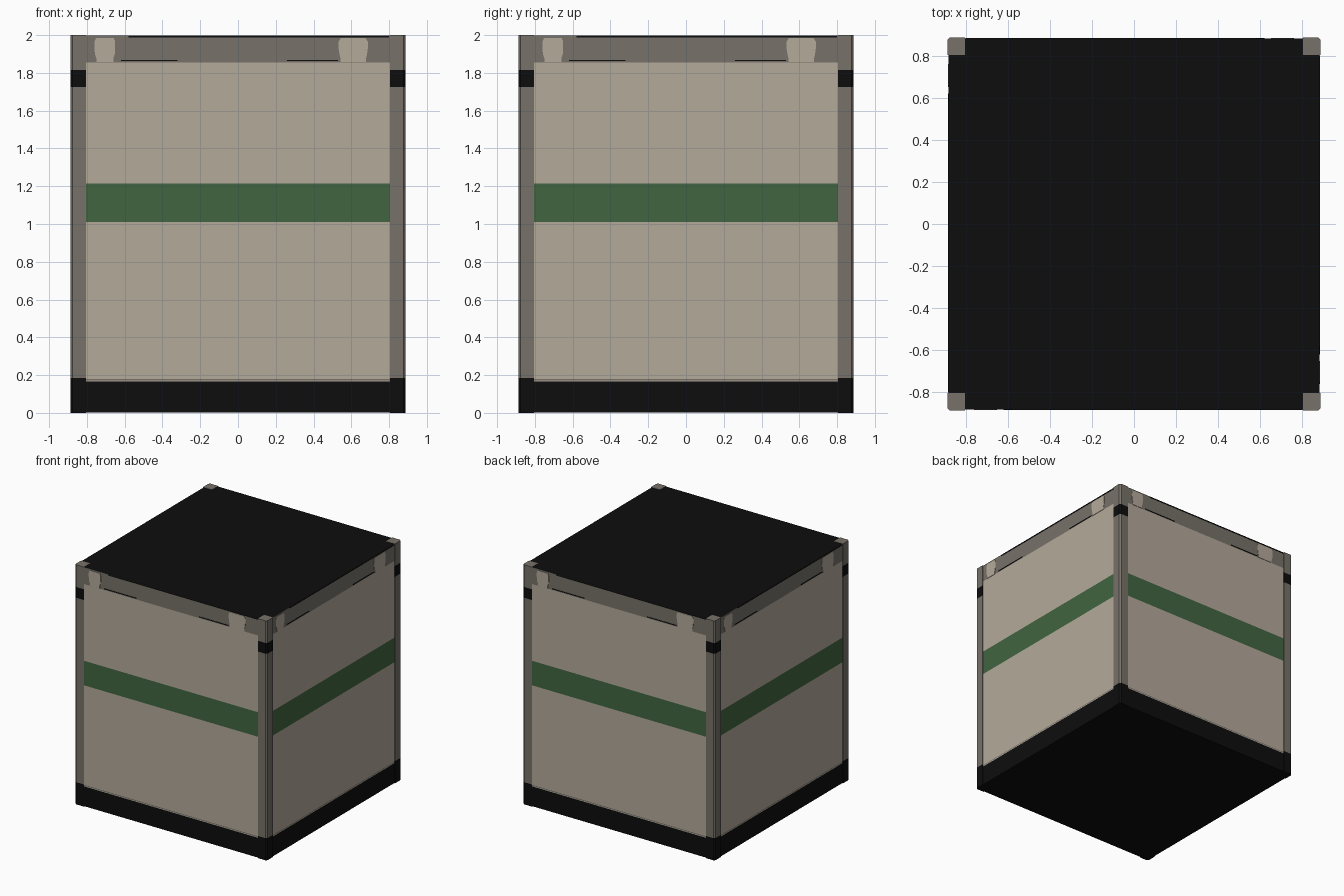
import bpy, bmesh, math
from mathutils import Matrix, Vector

if "Cube" in bpy.data.objects:
    bpy.data.objects.remove(bpy.data.objects["Cube"])

def material(name, rgb):
    m = bpy.data.materials.new(name)
    m.diffuse_color = (*rgb, 1)
    m.use_nodes = True
    m.node_tree.nodes["Principled BSDF"].inputs["Base Color"].default_value = m.diffuse_color
    return m

MATS = [material("beige panel", (0.46, 0.40, 0.33)),
        material("grey metal", (0.185, 0.169, 0.144)),
        material("black trim", (0.004, 0.004, 0.004)),
        material("green stripe", (0.052, 0.130, 0.052))]
BEIGE, GREY, BLACK, GREEN = range(4)

def finish(name, bm):
    bmesh.ops.recalc_face_normals(bm, faces=bm.faces[:])
    me = bpy.data.meshes.new(name)
    bm.to_mesh(me)
    bm.free()
    for m in MATS:
        me.materials.append(m)
    ob = bpy.data.objects.new(name, me)
    bpy.context.collection.objects.link(ob)
    return ob

def box(lo, hi):
    lo, hi = Vector(lo), Vector(hi)
    bm = bmesh.new()
    bmesh.ops.create_cube(bm, size=1, matrix=Matrix.Translation((lo + hi) / 2)
                          @ Matrix.Diagonal((*(hi - lo), 1)))
    return bm

def paint_bands(bm, bands):
    """Cut at each band's top and colour faces by height: (top, colour)."""
    for z, _ in bands[:-1]:
        bmesh.ops.bisect_plane(bm, geom=bm.verts[:] + bm.edges[:] + bm.faces[:],
                               plane_co=(0, 0, z), plane_no=(0, 0, 1))
    for f in bm.faces:
        z = f.calc_center_median().z
        f.material_index = next((c for t, c in bands if z < t), bands[-1][1])

def plate(name, pts, mat, turn):
    """Thin plate on the front wall, turned to one of the four sides."""
    bm = bmesh.new()
    f = bm.faces.new([bm.verts.new((x, -0.878, z)) for x, z in pts])
    r = bmesh.ops.extrude_face_region(bm, geom=[f])
    bmesh.ops.translate(bm, vec=(0, -0.006, 0),
                        verts=[v for v in r["geom"] if isinstance(v, bmesh.types.BMVert)])
    for f in bm.faces:
        f.material_index = mat
    bm.transform(Matrix.Rotation(turn, 4, 'Z'))
    finish(name, bm)

def rect(x0, x1, z0, z1):
    return [(x0, z0), (x1, z0), (x1, z1), (x0, z1)]

def tab(cx, w, foot, z0, z1):
    """Rounded head on a narrower foot."""
    half = [(foot, z0), (foot, z0 + 0.02), (w * 0.95, z0 + 0.04),
            (w, z0 + 0.07), (w, z1 - 0.02), (w * 0.85, z1)]
    return [(cx + x, z) for x, z in half] + [(cx - x, z) for x, z in reversed(half)]

# Crate body: black base, beige walls, green stripe, grey top rail, black lid
bm = box((-0.881, -0.881, 0.001), (0.881, 0.881, 1.998))
paint_bands(bm, [(0.166, BLACK), (0.172, BEIGE), (0.179, GREY), (1.01, BEIGE),
                 (1.215, GREEN), (1.856, BEIGE), (2.0, GREY)])
bm.normal_update()
for f in bm.faces:
    if abs(f.normal.z) > 0.9:
        f.material_index = BLACK
finish("crate_body", bm)

for i in range(4):
    turn = i * math.pi / 2
    # Corner post with a chamfered outer edge, black foot and black collar
    bm = box((0.804, -0.887, 0), (0.887, -0.804, 2.0))
    outer = [e for e in bm.edges
             if all(v.co.x > 0.88 and v.co.y < -0.88 for v in e.verts)]
    bmesh.ops.bevel(bm, geom=outer, offset=0.012, segments=1, affect='EDGES')
    paint_bands(bm, [(0.185, BLACK), (1.725, GREY), (1.815, BLACK), (2.01, GREY)])
    bm.transform(Matrix.Rotation(turn, 4, 'Z'))
    finish(f"corner_post_{i}", bm)
    # Worn light patches on the top rail
    plate(f"small_rail_patch_{i}", tab(-0.705, 0.055, 0.045, 1.858, 1.985), BEIGE, turn)
    plate(f"large_rail_patch_{i}", tab(0.61, 0.077, 0.068, 1.858, 1.985), BEIGE, turn)
    # Dark seams along the rail
    plate(f"upper_seam_{i}", rect(-0.58, 0.80, 1.988, 1.996), BLACK, turn)
    plate(f"lower_seam_left_{i}", rect(-0.62, -0.32, 1.863, 1.869), BLACK, turn)
    plate(f"lower_seam_right_{i}", rect(0.26, 0.53, 1.863, 1.869), BLACK, turn)
